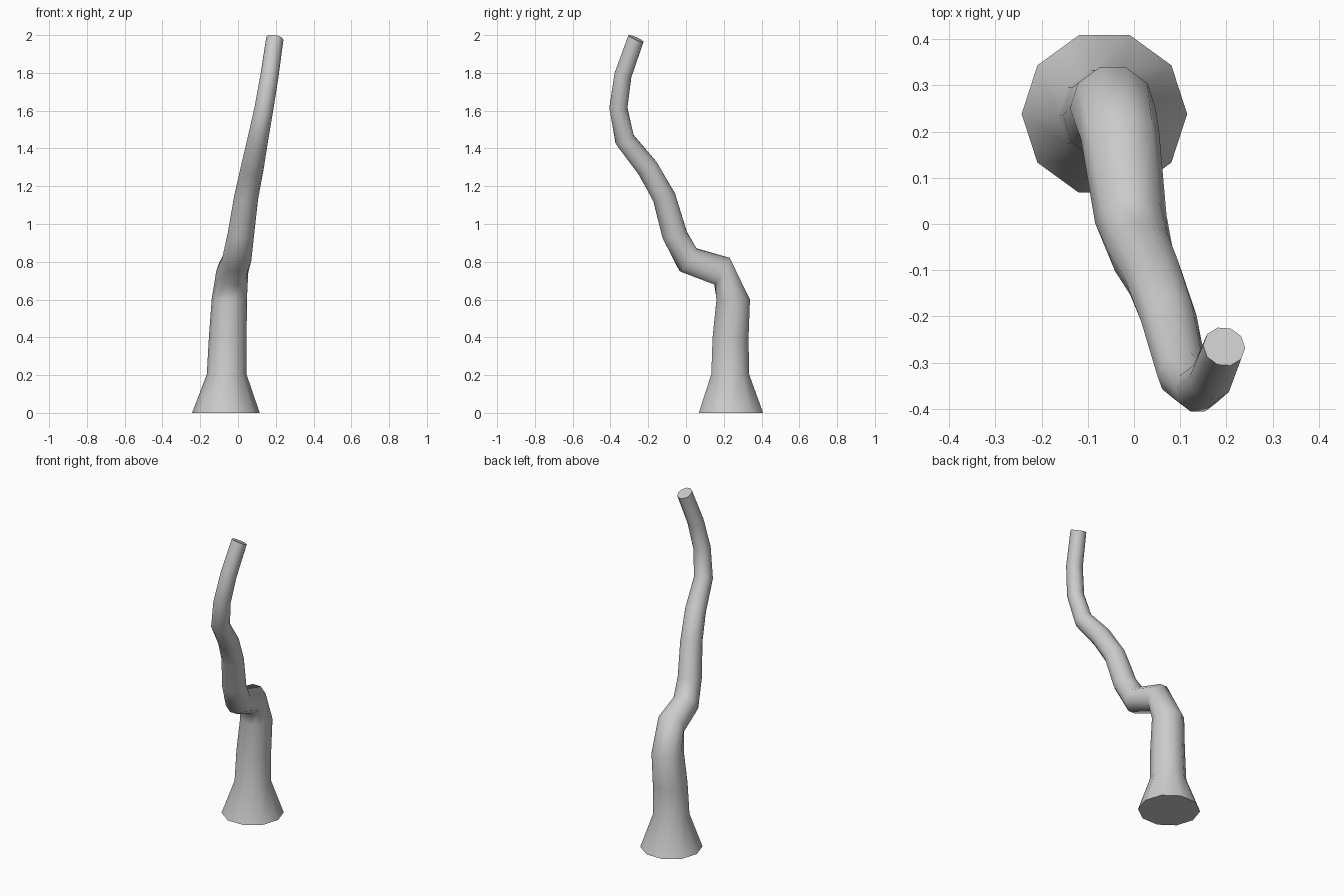
import bpy, bmesh
from math import radians, cos, sin, tau
from mathutils import Matrix, Vector

if "Cube" in bpy.data.objects:
    bpy.data.objects.remove(bpy.data.objects["Cube"])

SIDES = 10

# Rings up the trunk: centre x, y, z, radius, pitch about x, roll about y
RINGS = [
    (-0.064, 0.238, 0.00, 0.179, 0, 0),
    (-0.060, 0.234, 0.205, 0.105, 0, 0),
    (-0.054, 0.236, 0.40, 0.100, 0, 2),
    (-0.046, 0.250, 0.60, 0.093, 0, 4),
    (-0.030, 0.191, 0.750, 0.085, 61, 6),
    (-0.007, 0.011, 0.810, 0.078, 54, 8),
    (0.015, -0.060, 0.943, 0.070, 12, 8),
    (0.043, -0.115, 1.140, 0.064, 19, 8),
    (0.075, -0.203, 1.295, 0.061, 36, 9),
    (0.105, -0.325, 1.448, 0.055, 26, 10),
    (0.138, -0.358, 1.615, 0.050, 0, 10),
    (0.167, -0.334, 1.787, 0.048, -16, 9),
    (0.195, -0.265, 1.982, 0.046, -24, 9),
]

# Trunk: loft the rings and cap both ends
bm = bmesh.new()
loops = []
for x, y, z, r, pitch, roll in RINGS:
    m = (Matrix.Translation((x, y, z))
         @ Matrix.Rotation(radians(pitch), 4, 'X')
         @ Matrix.Rotation(radians(roll), 4, 'Y'))
    loops.append([bm.verts.new(m @ Vector((r * cos(tau * i / SIDES),
                                           r * sin(tau * i / SIDES), 0)))
                  for i in range(SIDES)])
for a, b in zip(loops, loops[1:]):
    for i in range(SIDES):
        j = (i + 1) % SIDES
        bm.faces.new((a[i], a[j], b[j], b[i]))
bm.faces.new(loops[0][::-1])
bm.faces.new(loops[-1])

mesh = bpy.data.meshes.new("trunk")
bm.to_mesh(mesh)
bm.free()
trunk = bpy.data.objects.new("trunk", mesh)
bpy.context.collection.objects.link(trunk)

# Smooth bark, sharp end caps
bpy.context.view_layer.objects.active = trunk
trunk.select_set(True)
bpy.ops.object.shade_smooth_by_angle(angle=radians(62))
